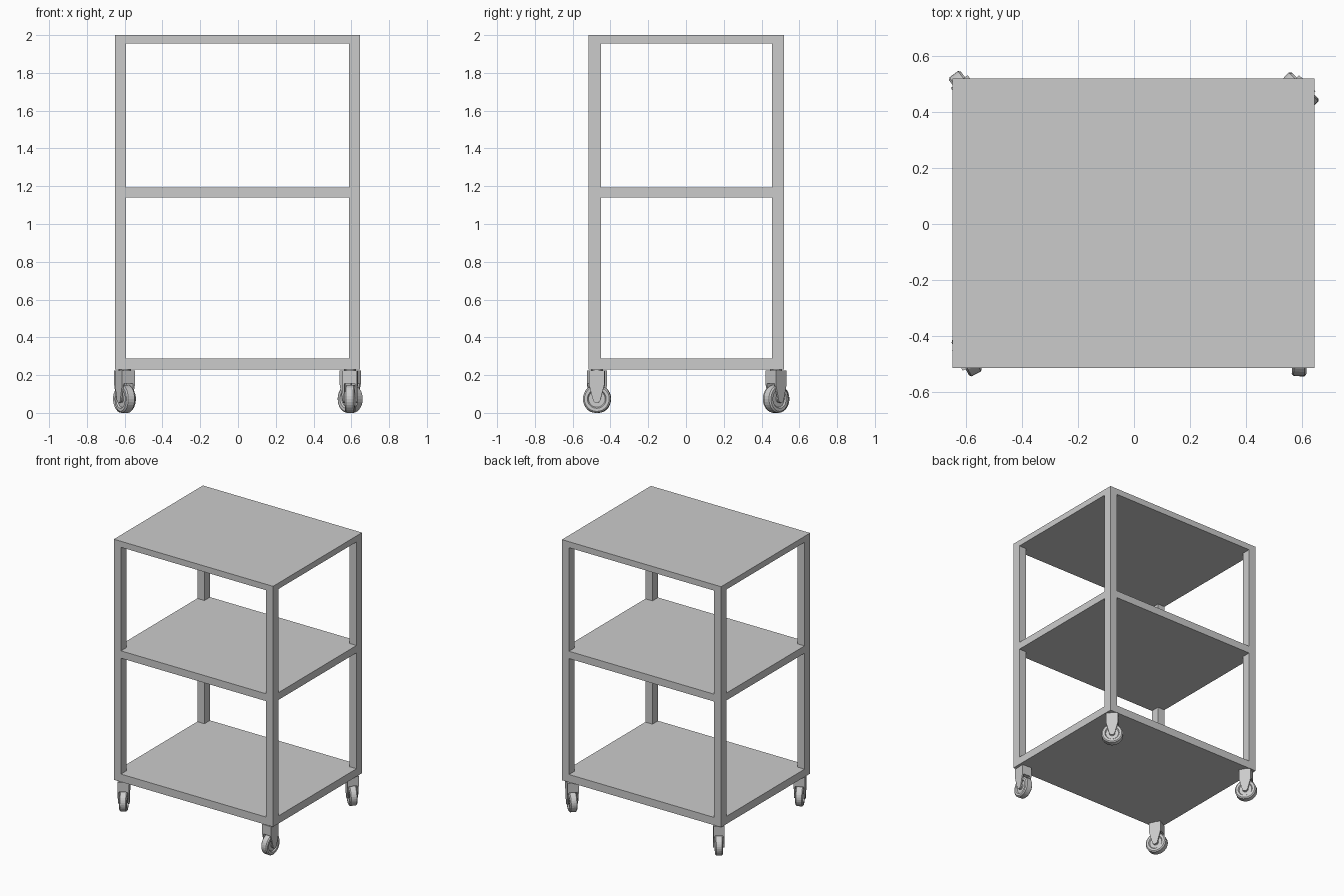
import bpy, bmesh, math
from mathutils import Matrix, Vector

if "Cube" in bpy.data.objects:
    bpy.data.objects.remove(bpy.data.objects["Cube"])

X0, X1, Y0, Y1 = -0.65, 0.646, -0.515, 0.52   # frame outline
PX, PY = 0.058, 0.065                         # post section
BASE = 0.23
R = 0.074                                     # wheel radius


def finish(name, bm, matrix=None):
    if matrix:
        bm.transform(matrix)
    bmesh.ops.recalc_face_normals(bm, faces=bm.faces)
    me = bpy.data.meshes.new(name)
    bm.to_mesh(me)
    bm.free()
    ob = bpy.data.objects.new(name, me)
    bpy.context.collection.objects.link(ob)
    return ob


def box(name, lo, hi, matrix=None):
    bm = bmesh.new()
    bmesh.ops.create_cube(bm, size=1)
    lo, hi = Vector(lo), Vector(hi)
    bm.transform(Matrix.Translation((lo + hi) / 2) @ Matrix.Diagonal((*(hi - lo), 1)))
    return finish(name, bm, matrix)


def prism(name, pts, y0, y1, matrix):
    """Extrude an xz outline from y0 to y1."""
    bm = bmesh.new()
    face = bm.faces.new([bm.verts.new((x, y0, z)) for x, z in pts])
    ext = bmesh.ops.extrude_face_region(bm, geom=[face])
    bmesh.ops.translate(bm, vec=(0, y1 - y0, 0),
                        verts=[v for v in ext["geom"] if isinstance(v, bmesh.types.BMVert)])
    return finish(name, bm, matrix)


def lathe(name, profile, matrix, steps=28):
    """Spin a (radius, y) profile round the axle."""
    bm = bmesh.new()
    vs = [bm.verts.new((r, y, 0)) for r, y in profile]
    es = [bm.edges.new(p) for p in zip(vs, vs[1:])]
    bmesh.ops.spin(bm, geom=vs + es, axis=(0, 1, 0), cent=(0, 0, 0),
                   angle=2 * math.pi, steps=steps, use_duplicate=False)
    bmesh.ops.remove_doubles(bm, verts=bm.verts, dist=1e-5)
    return finish(name, bm, matrix)


# shelves, flush with the posts and notched at the corners
def shelf(name, z0, z1):
    a, b, c, d = X0 + PX, X1 - PX, Y0 + PY, Y1 - PY
    pts = [(a, Y0), (b, Y0), (b, c), (X1, c), (X1, d), (b, d),
           (b, Y1), (a, Y1), (a, d), (X0, d), (X0, c), (a, c)]
    if z1 == 2:
        pts = [(X0, Y0), (X1, Y0), (X1, Y1), (X0, Y1)]
    prism(name, [(x, -y) for x, y in pts], z0, z1, Matrix.Rotation(math.pi / 2, 4, 'X'))


shelf("bottom_shelf", BASE, 0.287)
shelf("middle_shelf", 1.14, 1.194)
shelf("top_shelf", 1.956, 2)

# corner posts
for sx, x in (("left", X0), ("right", X1 - PX)):
    for sy, y in (("front", Y0), ("back", Y1 - PY)):
        box(f"{sy}_{sx}_post", (x, y, BASE), (x + PX, y + PY, 1.956))

# casters: swivelled by a different angle at each corner
half = [(0.0, 0.022), (0.018, 0.022), (0.02, 0.018), (0.044, 0.018),
        (0.05, 0.026), (0.066, 0.026), (R, 0.019)]
wheel = half + [(r, -y) for r, y in reversed(half)]
plate = [(-0.041, 0.225), (-0.041, 0.15)]
plate += [(0.021 * math.cos(t), R + 0.021 * math.sin(t))
          for t in [math.pi + i * math.pi / 8 for i in range(9)]]
plate += [(0.041, 0.15), (0.041, 0.225)]

for name, x, y, deg in (("front_left", -0.599, -0.471, -62),
                        ("front_right", 0.594, -0.471, -93),
                        ("back_left", -0.601, 0.477, 127),
                        ("back_right", 0.594, 0.477, -44)):
    m = Matrix.Translation((x, y, 0)) @ Matrix.Rotation(math.radians(deg), 4, 'Z')
    lathe(name + "_wheel", wheel, m @ Matrix.Translation((0, 0, R)))
    # fork: crown block with a tapered plate on each side
    box(name + "_fork_crown", (-0.041, -0.029, 0.155), (0.041, 0.029, 0.225), m)
    for side, s in (("a", -1), ("b", 1)):
        prism(f"{name}_fork_plate_{side}", plate, s * 0.028, s * 0.038, m)
    # swivel stem up to the frame
    lathe(name + "_swivel", [(0, -0.005), (0.032, -0.005), (0.032, 0.005), (0, 0.005)],
          m @ Matrix.Translation((0, 0, 0.2265)) @ Matrix.Rotation(math.pi / 2, 4, 'X'), 20)
